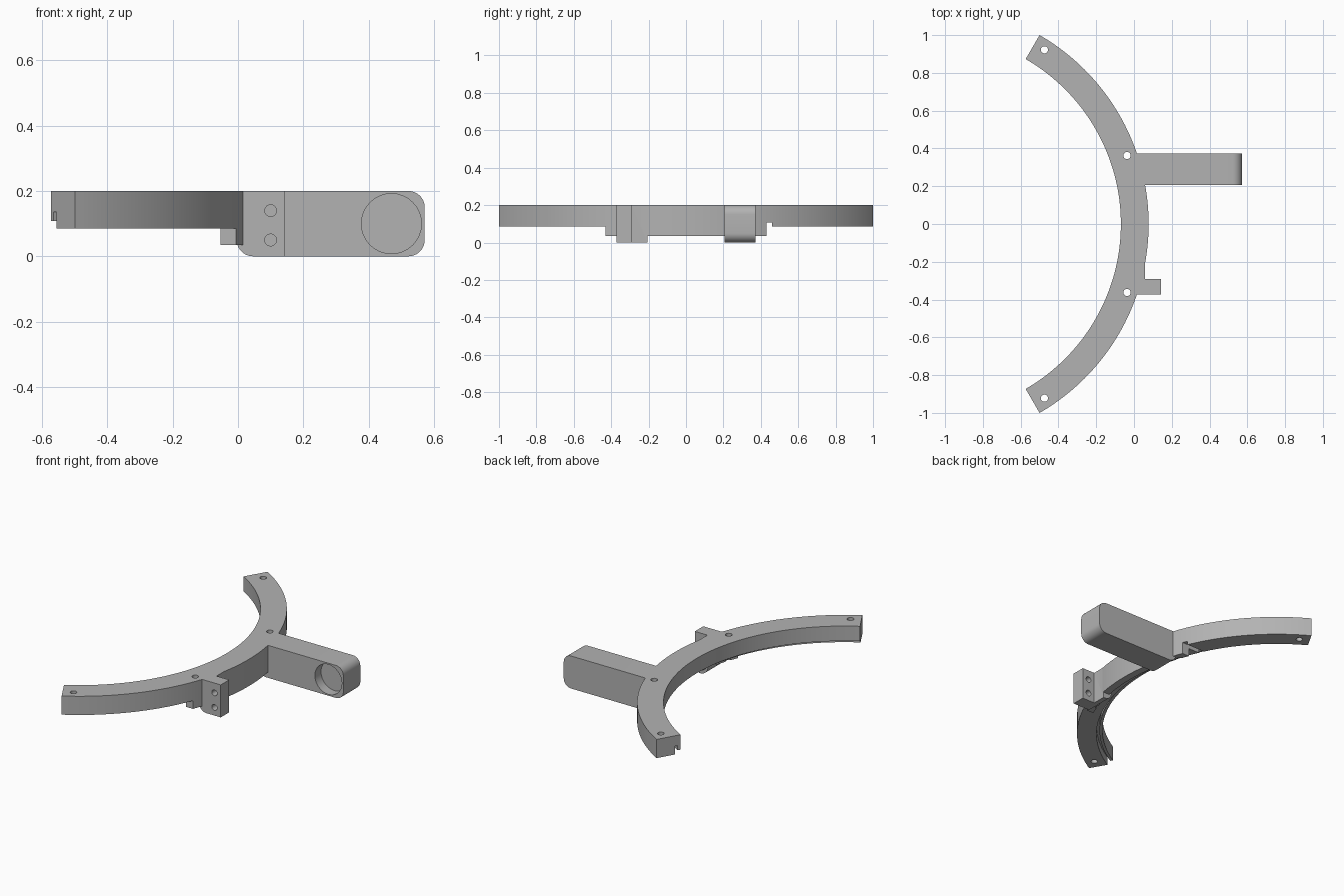
import bpy, bmesh
from math import sin, cos, radians, pi
from mathutils import Matrix, Vector

if "Cube" in bpy.data.objects:
    bpy.data.objects.remove(bpy.data.objects["Cube"])

CENTRE_X = -1.0775           # centre of the arc
INNER, OUTER = 1.008, 1.155  # arc radii
TOP, UNDER = 0.2, 0.085      # ring height range

grey = bpy.data.materials.new("plain_grey")
grey.use_nodes = True
grey.diffuse_color = (0.45, 0.45, 0.45, 1)
grey.node_tree.nodes["Principled BSDF"].inputs["Base Color"].default_value = (0.45, 0.45, 0.45, 1)


def finish(name, bm):
    bmesh.ops.recalc_face_normals(bm, faces=bm.faces)
    mesh = bpy.data.meshes.new(name)
    bm.to_mesh(mesh)
    bm.free()
    mesh.materials.append(grey)
    obj = bpy.data.objects.new(name, mesh)
    bpy.context.collection.objects.link(obj)
    return obj


def sweep(name, profile, half_angle, steps):
    """Sweep an (r, z) profile about the arc centre."""
    bm = bmesh.new()
    rings = []
    for i in range(steps + 1):
        a = radians(half_angle) * (2 * i / steps - 1)
        rings.append([bm.verts.new((CENTRE_X + r * cos(a), r * sin(a), z)) for r, z in profile])
    n = len(profile)
    for a, b in zip(rings, rings[1:]):
        for j in range(n):
            k = (j + 1) % n
            bm.faces.new((a[j], a[k], b[k], b[j]))
    bm.faces.new(rings[0])
    bm.faces.new(rings[-1])
    return finish(name, bm)


def extrude_y(name, outline, y0, y1):
    """Extrude an (x, z) outline along y."""
    bm = bmesh.new()
    face = bm.faces.new([bm.verts.new((x, y0, z)) for x, z in outline])
    new = bmesh.ops.extrude_face_region(bm, geom=[face])["geom"]
    verts = [v for v in new if isinstance(v, bmesh.types.BMVert)]
    bmesh.ops.translate(bm, vec=(0, y1 - y0, 0), verts=verts)
    return finish(name, bm)


def box(name, x0, x1, y0, y1, z0, z1):
    return extrude_y(name, [(x0, z0), (x1, z0), (x1, z1), (x0, z1)], y0, y1)


def cylinder(name, centre, radius, depth, along_y=False):
    bm = bmesh.new()
    turn = Matrix.Rotation(pi / 2, 4, 'X') if along_y else Matrix()
    bmesh.ops.create_cone(bm, cap_ends=True, segments=32, radius1=radius, radius2=radius,
                          depth=depth, matrix=Matrix.Translation(Vector(centre)) @ turn)
    return finish(name, bm)


def rounded(x0, x1, round_end):
    """Side outline with a rounded lower inner corner and optional rounded outer end."""
    rad = 0.05

    def corner(cx, cz, start):
        return [(cx + rad * cos(radians(start + t)), cz + rad * sin(radians(start + t)))
                for t in range(0, 91, 10)]
    pts = corner(x0 + rad, rad, 180)
    if round_end:
        pts += corner(x1 - rad, rad, 270) + corner(x1 - rad, TOP - rad, 0)
    else:
        pts += [(x1, 0), (x1, TOP)]
    return pts + [(x0, TOP)]


def combine(target, tool, operation):
    tool.hide_render = True
    mod = target.modifiers.new("combine", 'BOOLEAN')
    mod.object, mod.operation, mod.solver = tool, operation, 'EXACT'
    bpy.context.view_layer.objects.active = target
    bpy.ops.object.modifier_apply(modifier=mod.name)
    bpy.data.objects.remove(tool)


# Curved ring with a grooved underside and a lower outer flange
bracket = sweep("curved_bracket", [
    (INNER, TOP), (INNER, 0.108), (1.025, 0.108), (1.025, 0.136), (1.042, 0.136),
    (1.042, UNDER), (1.11, UNDER), (1.11, 0.035), (OUTER, 0.035), (OUTER, TOP)], 60, 80)

# Flange kept only near the middle
for y0, y1 in ((-1.2, -0.43), (0.43, 1.2)):
    combine(bracket, box("flange_trim", -1, 0.5, y0, y1, -0.1, UNDER), 'DIFFERENCE')
# Cable channel across the underside
combine(bracket, box("cable_channel", -0.3, 0.2, 0.43, 0.46, 0, 0.108), 'DIFFERENCE')

# Long arm, mounting pad and protruding lug
START = -0.004
combine(bracket, extrude_y("arm", rounded(START, 0.572, True), 0.207, 0.372), 'UNION')
pad = extrude_y("pad", rounded(START, 0.057, False), -0.372, -0.207)
combine(pad, box("lug", 0.05, 0.143, -0.372, -0.29, 0, TOP), 'UNION')
combine(bracket, pad, 'UNION')

# Round pocket in the arm and cross holes in the lug
combine(bracket, cylinder("pocket", (0.47, 0.207, 0.1), 0.092, 0.12, True), 'DIFFERENCE')
for z in (0.05, 0.14):
    combine(bracket, cylinder("lug_hole", (0.1, -0.33, z), 0.018, 0.2, True), 'DIFFERENCE')

# Vertical screw holes
for angle in (-56.8, -19.2, 19.2, 56.8):
    a = radians(angle)
    spot = (CENTRE_X + 1.102 * cos(a), 1.102 * sin(a), 0.1)
    combine(bracket, cylinder("screw_hole", spot, 0.019, 0.6), 'DIFFERENCE')

bpy.ops.object.select_all(action='DESELECT')
bracket.select_set(True)
bpy.context.view_layer.objects.active = bracket
bpy.ops.object.shade_smooth_by_angle(angle=radians(25))
